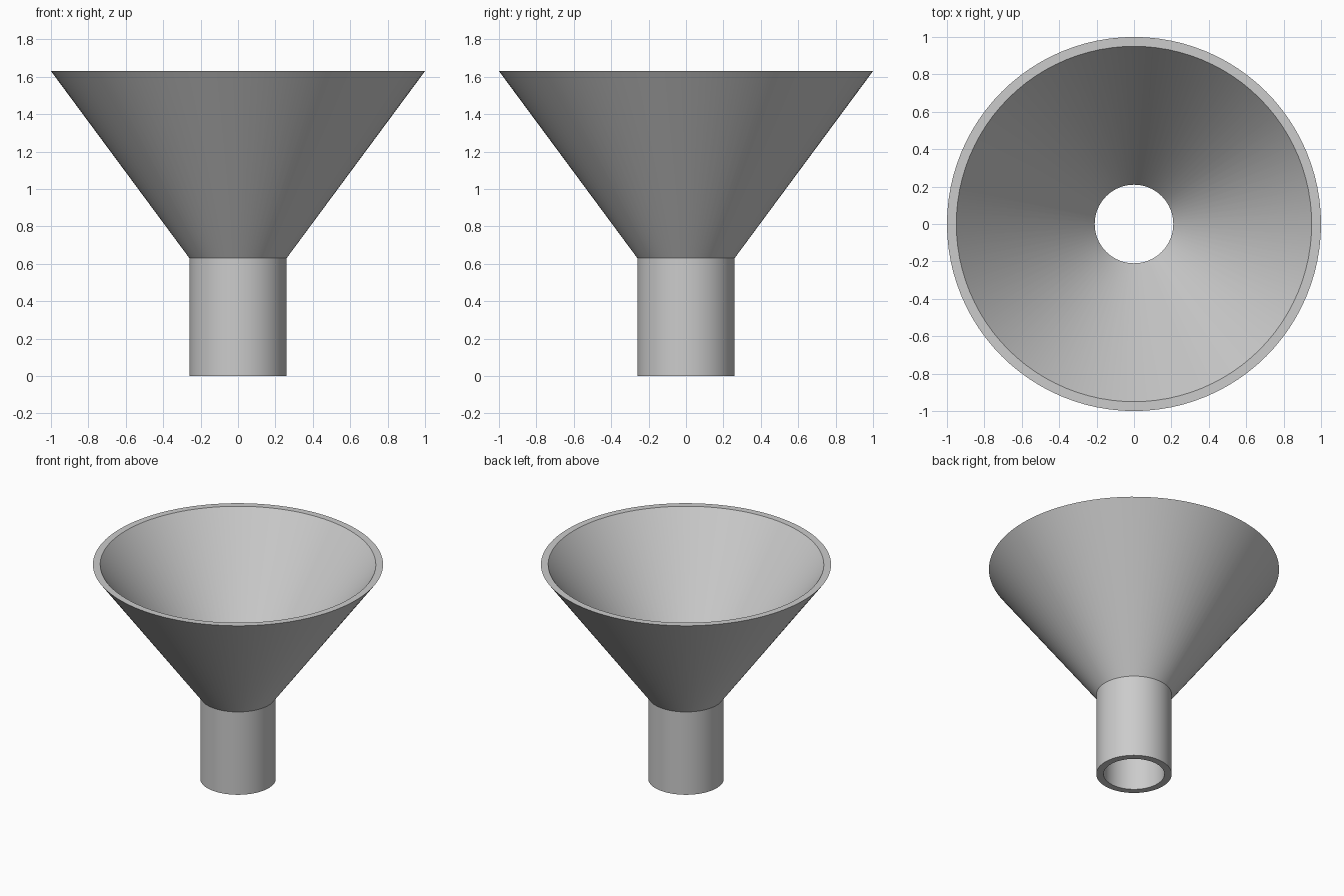
import bpy, bmesh, math

if "Cube" in bpy.data.objects:
    bpy.data.objects.remove(bpy.data.objects["Cube"])

SEGMENTS = 96

# Plain grey for the whole funnel
grey = bpy.data.materials.new("light_grey")
grey.diffuse_color = (0.6, 0.6, 0.6, 1)
grey.use_nodes = True
grey.node_tree.nodes["Principled BSDF"].inputs["Base Color"].default_value = grey.diffuse_color

# Closed wall section (radius, height): outside going up, inside coming down
profile = [(0.26, 0), (0.26, 0.63), (1.0, 1.63),
           (0.95, 1.63), (0.21, 0.63), (0.21, 0)]


def lathe(name, section, material):
    """Revolve a closed section around the z axis into a hollow solid."""
    bm = bmesh.new()
    rings = []
    for r, z in section:
        rings.append([bm.verts.new((r * math.cos(a), r * math.sin(a), z))
                      for a in (math.tau * i / SEGMENTS for i in range(SEGMENTS))])
    for k, low in enumerate(rings):
        high = rings[(k + 1) % len(rings)]
        for i in range(SEGMENTS):
            j = (i + 1) % SEGMENTS
            bm.faces.new((low[i], low[j], high[j], high[i]))
    bmesh.ops.recalc_face_normals(bm, faces=bm.faces)
    mesh = bpy.data.meshes.new(name)
    bm.to_mesh(mesh)
    bm.free()
    mesh.materials.append(material)
    obj = bpy.data.objects.new(name, mesh)
    bpy.context.collection.objects.link(obj)
    return obj


# Funnel: cone and spout share one continuous wall
funnel = lathe("funnel", profile, grey)
bpy.context.view_layer.objects.active = funnel
funnel.select_set(True)
bpy.ops.object.shade_smooth_by_angle(angle=math.radians(30))
